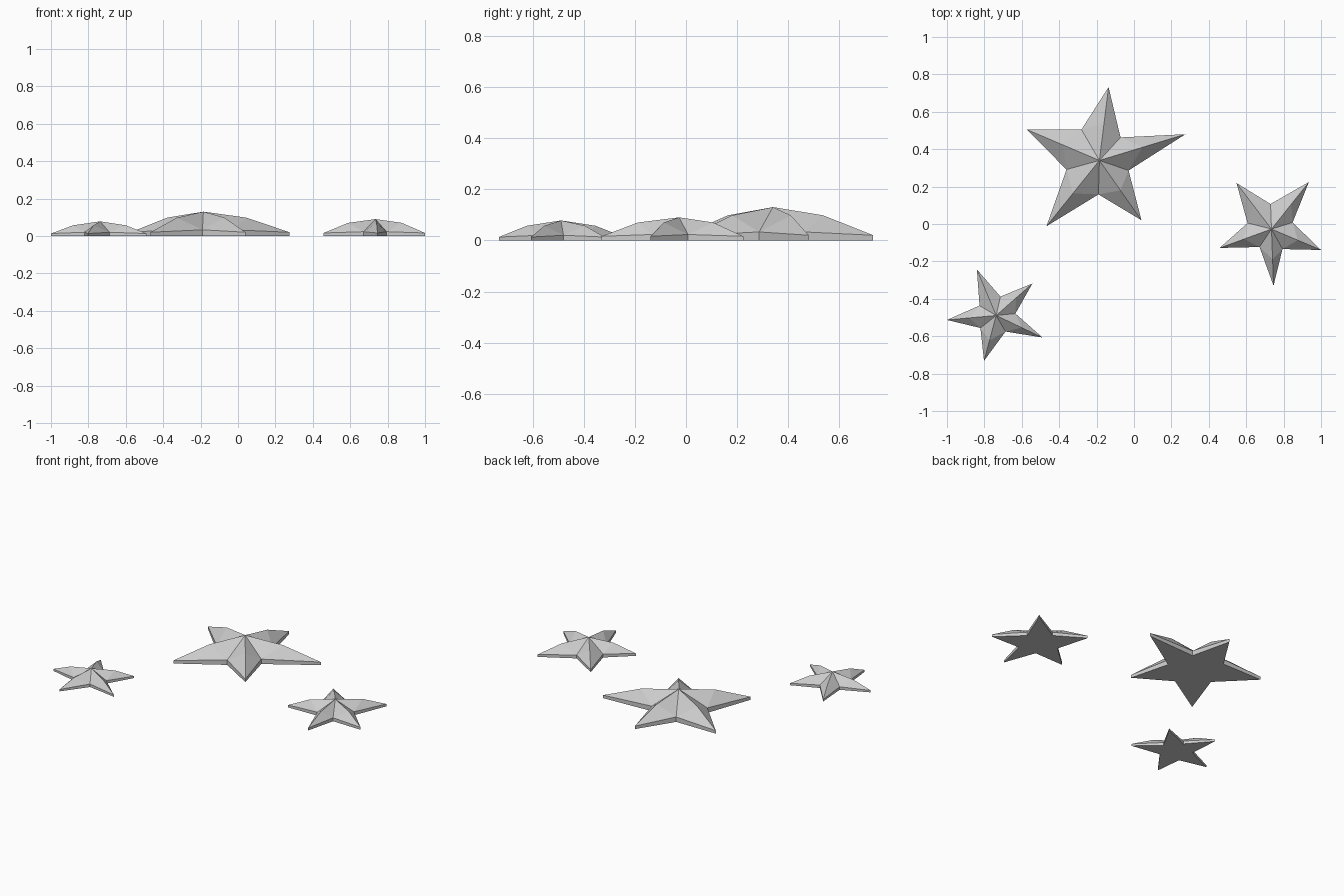
import bpy
import bmesh
from mathutils import Vector

if "Cube" in bpy.data.objects:
    bpy.data.objects.remove(bpy.data.objects["Cube"])

grey = bpy.data.materials.new("light_grey")
grey.diffuse_color = (0.6, 0.6, 0.6, 1)
grey.use_nodes = True
grey.node_tree.nodes["Principled BSDF"].inputs["Base Color"].default_value = grey.diffuse_color


def star(name, centre, heights, mid, tips, notches):
    """Faceted star: flat base, upright rim, arms with a bent ridge."""
    z_top, z_mid, z_notch, z_tip = heights
    bm = bmesh.new()
    c = Vector((*centre, z_top))
    apex = bm.verts.new(c)
    ridge, rim, base = [], [], []
    for tip, notch in zip(tips, notches):
        m = c.lerp(Vector((*tip, 0)), mid)
        m.z = z_mid
        ridge.append(bm.verts.new(m))
        for p, z in ((tip, z_tip), (notch, z_notch)):
            rim.append(bm.verts.new((*p, z)))
            base.append(bm.verts.new((*p, 0)))
    n = len(rim)
    # Arms: two facets on each side of the ridge
    for i, r in enumerate(ridge):
        t, after, before = rim[2 * i], rim[2 * i + 1], rim[2 * i - 1]
        for f in ((apex, r, after), (r, t, after), (apex, before, r), (before, t, r)):
            bm.faces.new(f)
    # Rim walls and underside
    for i in range(n):
        j = (i + 1) % n
        bm.faces.new((rim[i], rim[j], base[j], base[i]))
    bm.faces.new(base)
    bmesh.ops.recalc_face_normals(bm, faces=bm.faces)
    mesh = bpy.data.meshes.new(name)
    bm.to_mesh(mesh)
    bm.free()
    mesh.materials.append(grey)
    bpy.context.collection.objects.link(bpy.data.objects.new(name, mesh))


# Tips and notches run clockwise; each notch follows its tip
star("large_star", (-0.185, 0.34), (0.13, 0.098, 0.033, 0.02), 0.5,
     [(-0.136, 0.732), (0.275, 0.48), (0.04, 0.02), (-0.468, -0.012), (-0.573, 0.505)],
     [(-0.072, 0.463), (-0.029, 0.286), (-0.19, 0.158), (-0.361, 0.291), (-0.281, 0.505)])
star("right_star", (0.735, -0.027), (0.09, 0.07, 0.023, 0.016), 0.53,
     [(0.935, 0.224), (1.0, -0.139), (0.746, -0.33), (0.458, -0.128), (0.548, 0.219)],
     [(0.848, 0.008), (0.794, -0.134), (0.671, -0.123), (0.607, 0.005), (0.73, 0.107)])
star("left_star", (-0.737, -0.489), (0.078, 0.057, 0.02, 0.013), 0.55,
     [(-0.543, -0.318), (-0.489, -0.607), (-0.802, -0.732), (-1.0, -0.513), (-0.84, -0.243)],
     [(-0.634, -0.479), (-0.687, -0.575), (-0.821, -0.556), (-0.826, -0.436), (-0.714, -0.388)])
